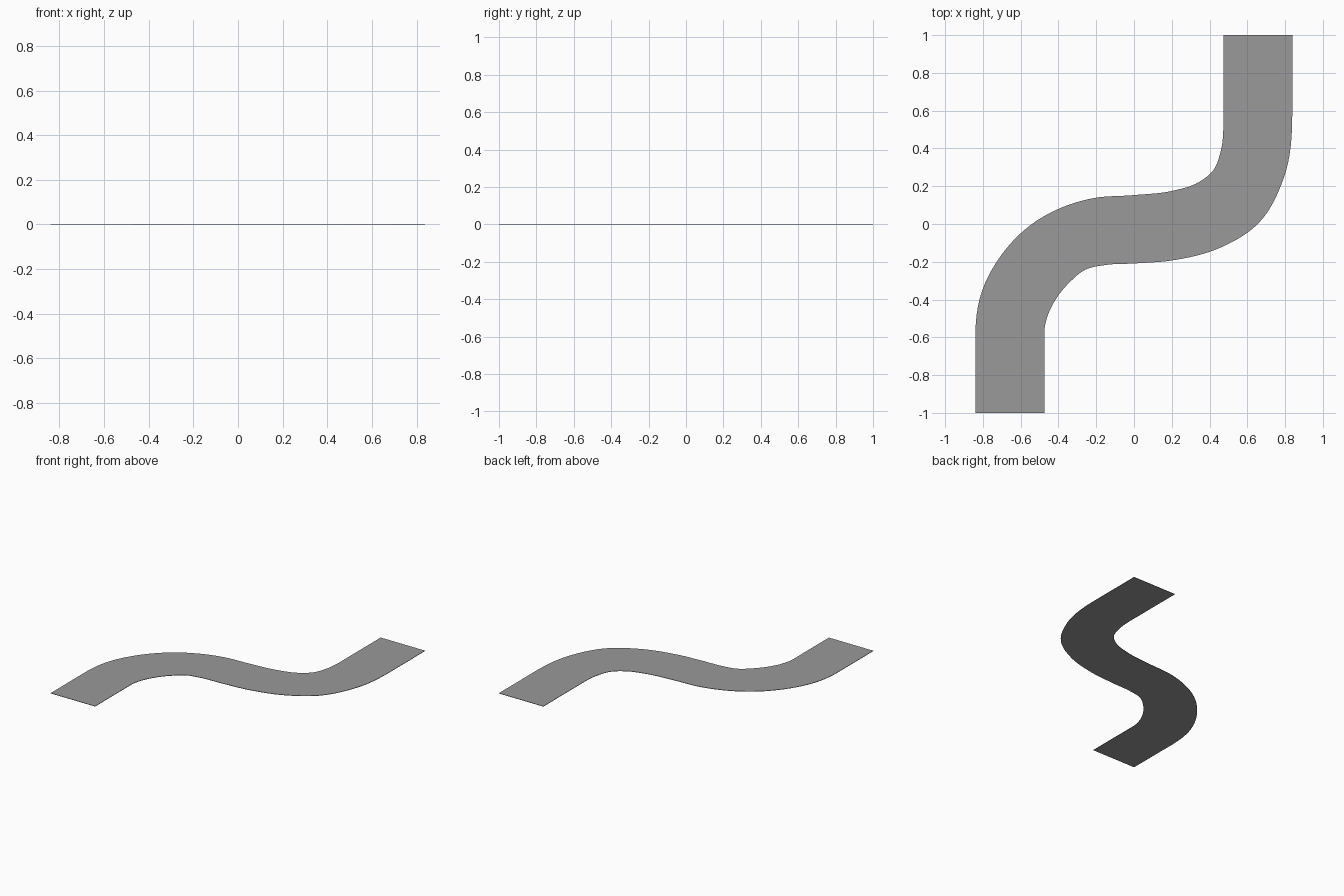
import bpy, bmesh
from mathutils import Vector
from mathutils.geometry import interpolate_bezier

if "Cube" in bpy.data.objects:
    bpy.data.objects.remove(bpy.data.objects["Cube"])

STEPS = 8
THICKNESS = 0.003

# Matching points along the two curved borders of the road (straight ends added below)
left_pts = [(-.84, -.6), (-.803, -.35), (-.71, -.175), (-.54, .0), (-.40, .08),
            (-.22, .136), (0, .153), (.20, .175), (.34, .22), (.42, .285),
            (.46, .39), (.473, .55)]
right_pts = [(-.475, -.58), (-.453, -.475), (-.405, -.385), (-.335, -.303), (-.26, -.243),
             (-.15, -.217), (0, -.209), (.22, -.19), (.46, -.124), (.66, .005),
             (.79, .235), (.838, .6)]


def border(pts):
    """Smooth border through pts, leaving vertically at both ends."""
    p = [Vector((x, y, THICKNESS)) for x, y in pts]
    up = Vector((0, 1, 0))
    tangents = [up]
    for a, b, c in zip(p, p[1:], p[2:]):
        h1, h2 = (b - a).length, (c - b).length
        tangents.append(((b - a) / h1 * h2 + (c - b) / h2 * h1).normalized())
    tangents.append(up)
    out = [Vector((p[0].x, -1, THICKNESS))]
    for i in range(len(p) - 1):
        h = (p[i + 1] - p[i]).length / 3
        out += interpolate_bezier(p[i], p[i] + tangents[i] * h,
                                  p[i + 1] - tangents[i + 1] * h, p[i + 1], STEPS + 1)[:-1]
    return out + [p[-1], Vector((p[-1].x, 1, THICKNESS))]


# Road surface: one flat strip between the borders, facing up
bm = bmesh.new()
left = [bm.verts.new(v) for v in border(left_pts)]
right = [bm.verts.new(v) for v in border(right_pts)]
for i in range(len(left) - 1):
    bm.faces.new((left[i], right[i], right[i + 1], left[i + 1]))
mesh = bpy.data.meshes.new("road_surface")
bm.to_mesh(mesh)
bm.free()
road = bpy.data.objects.new("road_surface", mesh)
bpy.context.collection.objects.link(road)

# Paper-thin slab reaching down to the ground
slab = road.modifiers.new("slab", 'SOLIDIFY')
slab.thickness = THICKNESS
slab.offset = -1

# Dark asphalt
asphalt = bpy.data.materials.new("asphalt")
asphalt.diffuse_color = (.32, .32, .32, 1)
asphalt.use_nodes = True
asphalt.node_tree.nodes["Principled BSDF"].inputs["Base Color"].default_value = asphalt.diffuse_color
mesh.materials.append(asphalt)
